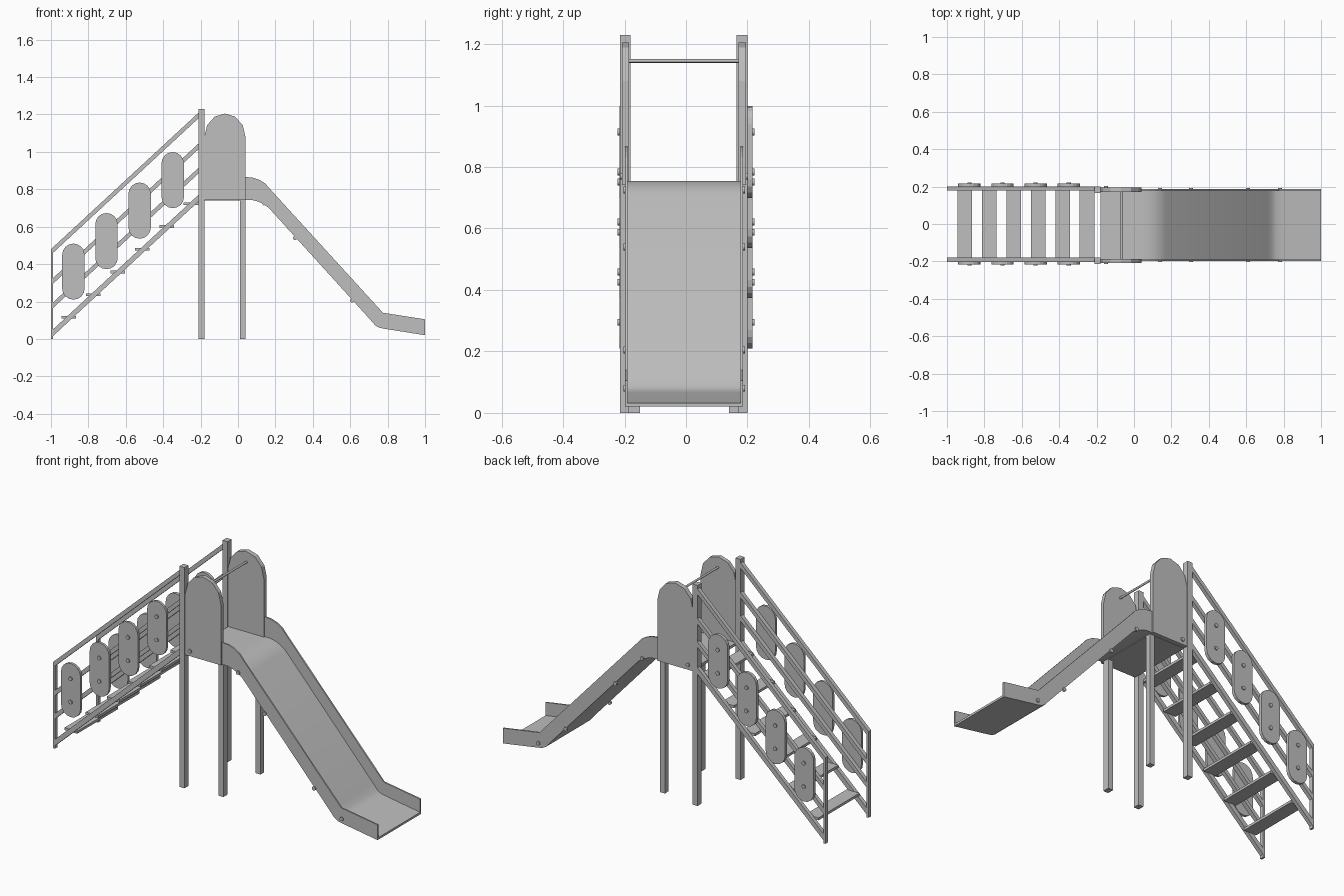
import bpy, bmesh
from math import sin, cos, pi, radians
from mathutils import Matrix, Vector

cube = bpy.data.objects.get("Cube")
if cube:
    bpy.data.objects.remove(cube, do_unlink=True)

grey = bpy.data.materials.new("plain grey")
grey.use_nodes = True
COLOUR = (0.52, 0.52, 0.52, 1)
grey.diffuse_color = COLOUR
grey.node_tree.nodes["Principled BSDF"].inputs["Base Color"].default_value = COLOUR


def finish(name, bm, smooth=0):
    bmesh.ops.recalc_face_normals(bm, faces=bm.faces)
    mesh = bpy.data.meshes.new(name)
    bm.to_mesh(mesh)
    bm.free()
    mesh.materials.append(grey)
    obj = bpy.data.objects.new(name, mesh)
    bpy.context.collection.objects.link(obj)
    if smooth:
        bpy.ops.object.select_all(action='DESELECT')
        obj.select_set(True)
        bpy.context.view_layer.objects.active = obj
        bpy.ops.object.shade_smooth_by_angle(angle=radians(smooth))
    return obj


def slab(name, outline, y0, y1, smooth=0):
    """Extrude an (x, z) outline from y0 to y1."""
    bm = bmesh.new()
    face = bm.faces.new([bm.verts.new((x, y0, z)) for x, z in outline])
    new = bmesh.ops.extrude_face_region(bm, geom=[face])["geom"]
    verts = [v for v in new if isinstance(v, bmesh.types.BMVert)]
    bmesh.ops.translate(bm, verts=verts, vec=(0, y1 - y0, 0))
    return finish(name, bm, smooth)


def box(name, x0, x1, y0, y1, z0, z1):
    return slab(name, [(x0, z0), (x1, z0), (x1, z1), (x0, z1)], y0, y1)


def rod(name, x, z, y0, y1, radius):
    bm = bmesh.new()
    place = Matrix.Translation((x, (y0 + y1) / 2, z)) @ Matrix.Rotation(pi / 2, 4, 'X')
    bmesh.ops.create_cone(bm, cap_ends=True, segments=12, radius1=radius,
                          radius2=radius, depth=y1 - y0, matrix=place)
    return finish(name, bm, 40)


def arc(cx, cz, rx, rz, start, steps):
    """Half ellipse, counter-clockwise."""
    return [(cx + rx * cos(start + pi * i / steps), cz + rz * sin(start + pi * i / steps))
            for i in range(steps + 1)]


# Slide profiles
lower_edge = [(0.04, 0.743), (0.075, 0.743), (0.105, 0.735), (0.135, 0.722), (0.165, 0.7),
              (0.71, 0.1), (0.733, 0.073), (0.755, 0.06), (0.785, 0.054), (1.0, 0.02)]
upper_edge = [(1.0, 0.105), (0.775, 0.14), (0.17, 0.803), (0.145, 0.832), (0.115, 0.85),
              (0.08, 0.862), (0.04, 0.866)]
bed_top = [(x + 0.004 * (0.08 < x < 1), z + 0.012) for x, z in reversed(lower_edge)]
slab("slide_bed", lower_edge + bed_top, -0.19, 0.177, 35)

# Deck and hand bar
box("deck", -0.18, 0.04, -0.188, 0.172, 0.74, 0.755)
rod("hand_bar", -0.067, 1.145, -0.188, 0.172, 0.006)

pill_centres = [(-0.88 + 0.177 * i, 0.36 + 0.163 * i) for i in range(4)]
slide_bolts = [(0.14, 0.725), (0.305, 0.54), (0.61, 0.205), (0.78, 0.08)]

# Both sides: label, outward direction, then inner and outer y of each part
sides = [
    ("right", -1, dict(tall=(-0.18, -0.215), short=(-0.15, -0.188), panel=(-0.186, -0.208),
                       rail=(-0.18, -0.203), pill=(-0.203, -0.217), wall=(-0.19, -0.198))),
    ("left", 1, dict(tall=(0.165, 0.2), short=(0.14, 0.172), panel=(0.17, 0.196),
                     rail=(0.178, 0.2), pill=(0.2, 0.217), wall=(0.177, 0.186))),
]

for side, out, ys in sides:
    span = {part: sorted(pair) for part, pair in ys.items()}

    def bolt(name, x, z, surface):
        y0, y1 = sorted((surface - out * 0.004, surface + out * 0.006))
        rod(f"{side}_{name}", x, z, y0, y1, 0.011)

    # Posts
    box(f"{side}_tall_post", -0.211, -0.18, *span["tall"], 0, 1.23)
    box(f"{side}_short_post", 0.01, 0.041, *span["short"], 0, 0.742)
    box(f"{side}_stair_end_post", -1, -0.988, *span["rail"], 0, 0.475)

    # Rounded guard panel
    slab(f"{side}_guard_panel", [(-0.18, 0.742), (0.04, 0.742)]
         + arc(-0.07, 1.08, 0.11, 0.125, 0, 6), *span["panel"])
    bolt("panel_bolt", -0.15, 0.77, ys["panel"][1])

    # Slide side wall
    slab(f"{side}_slide_wall", lower_edge + upper_edge, *span["wall"])
    for x, z in slide_bolts:
        bolt("slide_bolt", x, z, ys["wall"][1])

    # Sloping stair rails
    for base, thick in ((0.005, 0.036), (0.155, 0.03), (0.285, 0.03), (0.45, 0.03)):
        rise = 0.74
        slab(f"{side}_stair_rail", [(-1, base), (-0.2, base + rise),
                                    (-0.2, base + rise + thick), (-1, base + thick)],
             *span["rail"])

    # Pill-shaped plates with two bolts each
    for x, z in pill_centres:
        slab(f"{side}_pill_plate", arc(x, z + 0.09, 0.06, 0.06, 0, 8)
             + arc(x, z - 0.09, 0.06, 0.06, pi, 8), *span["pill"])
        for dz in (-0.065, 0.065):
            bolt("pill_bolt", x, z + dz, ys["pill"][1])

# Stair treads
for i in range(6):
    x, z = -0.943 + 0.1305 * i, 0.108 + 0.1215 * i
    box("stair_tread", x, x + 0.078, -0.182, 0.18, z, z + 0.014)
